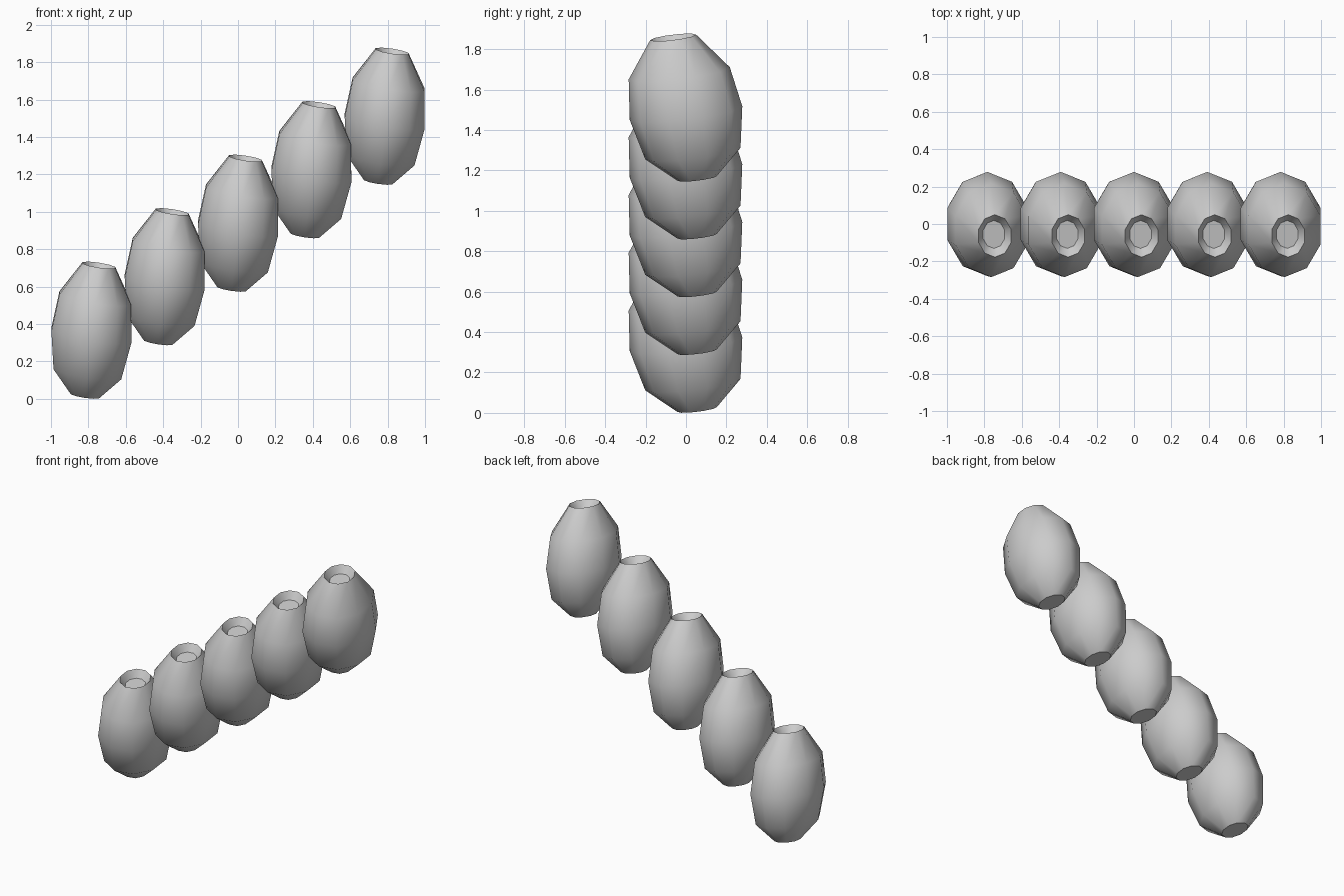
import bpy, bmesh, math
from mathutils import Matrix, Vector

cube = bpy.data.objects.get("Cube")
if cube:
    bpy.data.objects.remove(cube, do_unlink=True)

# Single matte grey
grey = bpy.data.materials.new("matte_grey")
grey.use_nodes = True
colour = (0.6, 0.6, 0.6, 1)
grey.diffuse_color = colour
grey.node_tree.nodes["Principled BSDF"].inputs["Base Color"].default_value = colour

SIDES = 10
COUNT = 5
STEP = Vector((0.392, 0, 0.286))
MID = 0.34  # height of the widest ring

# Profile (radius, height): base, belly, rim, then the recessed floor
PROFILE = [(0.076, 0.017), (0.183, 0.14), (0.216, MID),
           (0.194, 0.537), (0.088, 0.715), (0.058, 0.668)]
SHARP_RINGS = (0, 4, 5)

# Oval, leaning transform: columns are the x, y and height directions
LEAN = Matrix(((1.04, 0, 0.107),
               (0, 1.29, -0.17),
               (-0.155, 0.155, 1)))


def barrel_mesh():
    bm = bmesh.new()
    rings = []
    for radius, height in PROFILE:
        ring = []
        for i in range(SIDES):
            a = math.tau * (i + 0.5) / SIDES
            p = Vector((radius * math.cos(a), radius * math.sin(a), height - MID))
            ring.append(bm.verts.new(LEAN @ p + Vector((0, 0, MID))))
        rings.append(ring)
    # Smooth walls
    for low, high in zip(rings, rings[1:]):
        for i in range(SIDES):
            j = (i + 1) % SIDES
            bm.faces.new((low[i], low[j], high[j], high[i])).smooth = True
    # Flat base and recess floor
    bm.faces.new(rings[0][::-1])
    bm.faces.new(rings[-1])
    # Crisp edges around the base, rim and floor
    for r in SHARP_RINGS:
        for i in range(SIDES):
            bm.edges.get((rings[r][i], rings[r][(i + 1) % SIDES])).smooth = False
    bm.normal_update()
    mesh = bpy.data.meshes.new("barrel")
    bm.to_mesh(mesh)
    bm.free()
    mesh.materials.append(grey)
    return mesh


# Rising row of identical barrels
mesh = barrel_mesh()
start = Vector((-STEP.x * (COUNT - 1) / 2, 0, 0))
for n in range(COUNT):
    barrel = bpy.data.objects.new(f"barrel_{n + 1}", mesh)
    barrel.location = start + STEP * n
    bpy.context.collection.objects.link(barrel)
